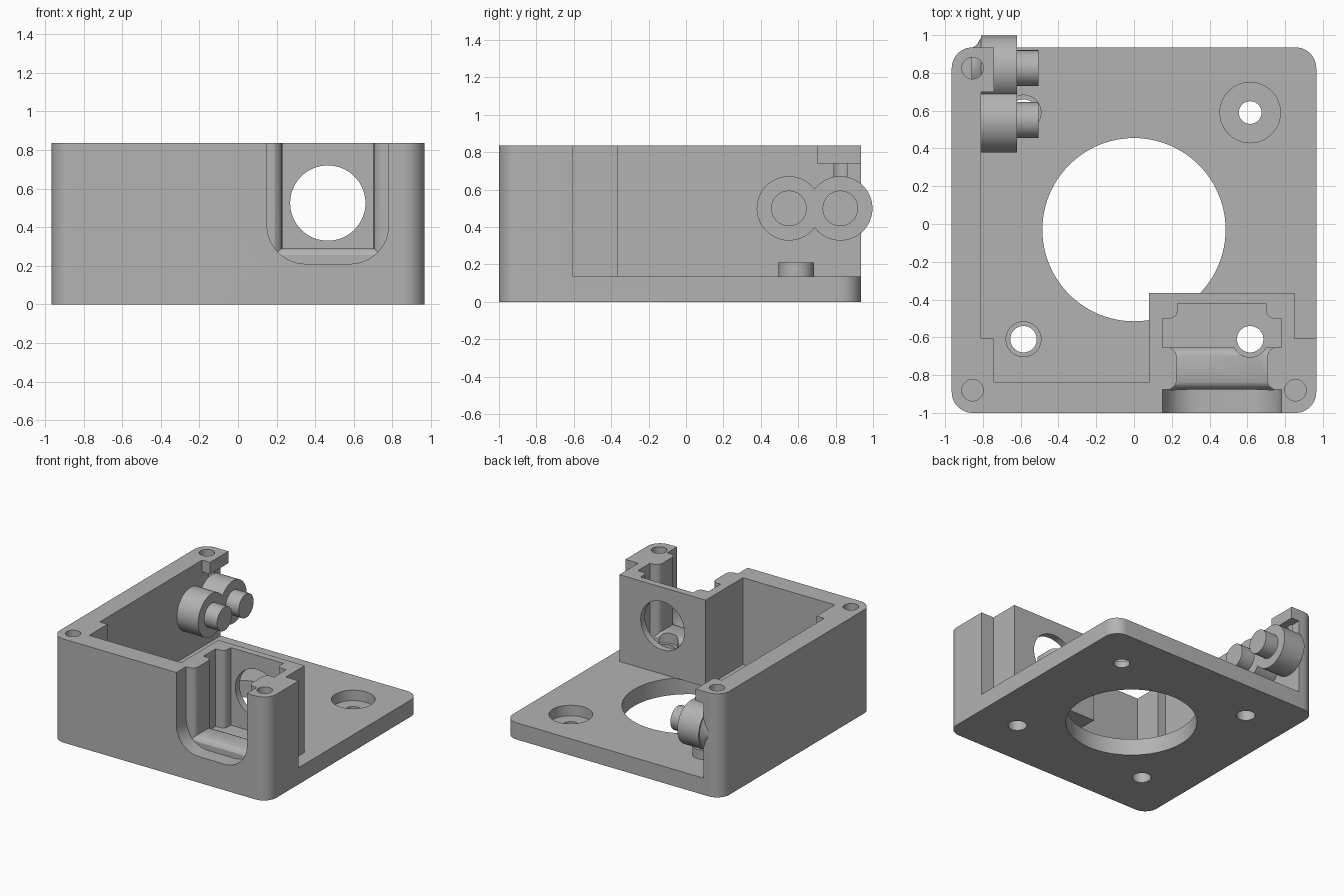
import bpy, bmesh
from math import sin, cos, pi, radians

if "Cube" in bpy.data.objects:
    bpy.data.objects.remove(bpy.data.objects["Cube"], do_unlink=True)

grey = bpy.data.materials.new("grey plastic")
grey.use_nodes = True
colour = (0.45, 0.45, 0.45, 1)
grey.diffuse_color = colour
grey.node_tree.nodes["Principled BSDF"].inputs["Base Color"].default_value = colour


def loft(name, rings):
    """Solid skinned through matching rings of points."""
    bm = bmesh.new()
    loops = [[bm.verts.new(p) for p in ring] for ring in rings]
    n = len(loops[0])
    for a, b in zip(loops, loops[1:]):
        for i in range(n):
            j = (i + 1) % n
            bm.faces.new((a[i], a[j], b[j], b[i]))
    bm.faces.new(loops[0])
    bm.faces.new(loops[-1])
    bmesh.ops.recalc_face_normals(bm, faces=bm.faces)
    mesh = bpy.data.meshes.new(name)
    bm.to_mesh(mesh)
    bm.free()
    mesh.materials.append(grey)
    obj = bpy.data.objects.new(name, mesh)
    bpy.context.collection.objects.link(obj)
    return obj


def place(a, b, h, axis):
    return {"x": (h, a, b), "y": (a, h, b), "z": (a, b, h)}[axis]


def prism(name, pts, lo, hi, axis="z"):
    return loft(name, [[place(a, b, h, axis) for a, b in pts] for h in (lo, hi)])


def arc(cx, cy, r, start, end, steps=12):
    return [(cx + r * cos(radians(start + (end - start) * i / steps)),
             cy + r * sin(radians(start + (end - start) * i / steps)))
            for i in range(steps + 1)]


def rod(name, cx, cy, r, lo, hi, axis="z", sides=64):
    pts = [(cx + r * cos(2 * pi * i / sides), cy + r * sin(2 * pi * i / sides))
           for i in range(sides)]
    return prism(name, pts, lo, hi, axis)


def boolean(target, tool, operation="DIFFERENCE"):
    mod = target.modifiers.new("bool", "BOOLEAN")
    mod.operation, mod.object, mod.solver = operation, tool, "EXACT"
    bpy.context.view_layer.objects.active = target
    bpy.ops.object.modifier_apply(modifier=mod.name)
    bpy.data.objects.remove(tool, do_unlink=True)


X, FRONT, BACK, R = 0.965, -1.0, 0.935, 0.11
PLATE, TOP, WALL = 0.135, 0.835, -0.81

# Rounded outer block
outline = (arc(X - R, BACK - R, R, 0, 90) + arc(R - X, BACK - R, R, 90, 180)
           + arc(R - X, FRONT + R, R, 180, 270) + arc(X - R, FRONT + R, R, 270, 360))
housing = prism("housing", outline, 0, TOP)

# Open interior, leaving the L walls, socket block and corner posts
inner = [(WALL, -0.605), (-0.74, -0.605), (-0.74, -0.84), (0.08, -0.84),
         (0.08, -0.365), (0.85, -0.365), (0.85, -0.605), (1.2, -0.605), (1.2, 1.2)]
boolean(housing, prism("cut", [(WALL, 1.2)] + inner, PLATE, 0.74))
boolean(housing, prism("cut", [(-0.74, 1.2), (-0.74, 0.70), (WALL, 0.70)] + inner, 0.6, 1))

# Round opening in the plate
boolean(housing, rod("cut", 0, -0.03, 0.485, -0.1, PLATE, sides=96))

# Front recess with a rounded bottom
recess = ([(0.15, 1.0)] + arc(0.35, 0.41, 0.2, 180, 270)
          + arc(0.58, 0.41, 0.2, 270, 360) + [(0.78, 1.0)])
boolean(housing, prism("cut", recess, -1.1, -0.875, "y"))

# Neck slot with flared mouth at both ends
flare = [(-0.88, 0.035), (-0.875, 0.035), (-0.865, 0.018), (-0.853, 0.007), (-0.835, 0),
         (-0.695, 0), (-0.677, 0.007), (-0.665, 0.018), (-0.655, 0.035), (-0.65, 0.035)]
boolean(housing, loft("cut", [[(0.225 - f, y, 0.29 - f), (0.705 + f, y, 0.29 - f),
                               (0.705 + f, y, 1), (0.225 - f, y, 1)] for y, f in flare]))

# Cavity behind the neck, and the round port through its back wall
cavity = ([(0.15, -0.655), (0.78, -0.655), (0.78, -0.5)]
          + arc(0.74, -0.46, 0.04, 270, 180, 6) + [(0.70, -0.42), (0.23, -0.42)]
          + arc(0.19, -0.46, 0.04, 0, -90, 6) + [(0.15, -0.5)])
boolean(housing, prism("cut", cavity, 0.21, 1))
boolean(housing, rod("cut", 0.465, 0.525, 0.195, -0.45, -0.3, "y"))

# Screw bosses, counterbores and through holes
for x, y in ((-0.585, -0.61), (-0.585, 0.59)):
    boolean(housing, rod("boss", x, y, 0.095, 0.05, 0.21), "UNION")
boolean(housing, rod("cut", 0.615, -0.61, 0.095, 0.21, 1))
boolean(housing, rod("cut", 0.615, 0.59, 0.16, 0.05, 0.5))
for x in (-0.585, 0.615):
    for y in (-0.61, 0.59):
        radius = 0.06 if x > 0 and y > 0 else 0.07
        boolean(housing, rod("cut", x, y, radius, -0.1, 0.5))

# Lid screw holes in the corner posts
for x, y in ((-0.855, -0.88), (0.855, -0.88), (-0.855, 0.825)):
    boolean(housing, rod("cut", x, y, 0.057, 0.435, 1, sides=40))

# Twin stepped pegs on the side wall, with a flared root on the rear one
pegs = rod("twin_pegs", 0.55, 0.50, 0.172, -0.85, -0.62, "x")
boolean(pegs, rod("rear_peg", 0.825, 0.50, 0.172, WALL, -0.62, "x"), "UNION")
root = [(-0.86, 0.105), (-0.845, 0.115), (-0.828, 0.128), (-0.818, 0.15), (-0.80, 0.172)]
boolean(pegs, loft("peg_root", [[(x, 0.825 + r * cos(2 * pi * i / 64),
                                  0.50 + r * sin(2 * pi * i / 64))
                                 for i in range(64)] for x, r in root]), "UNION")
for y in (0.55, 0.825):
    boolean(pegs, rod("peg_tip", y, 0.50, 0.095, -0.7, -0.505, "x"), "UNION")

# Smooth round surfaces, keep hard edges
bpy.ops.object.select_all(action="DESELECT")
for obj in (housing, pegs):
    obj.select_set(True)
bpy.context.view_layer.objects.active = housing
bpy.ops.object.shade_smooth_by_angle(angle=radians(30))
